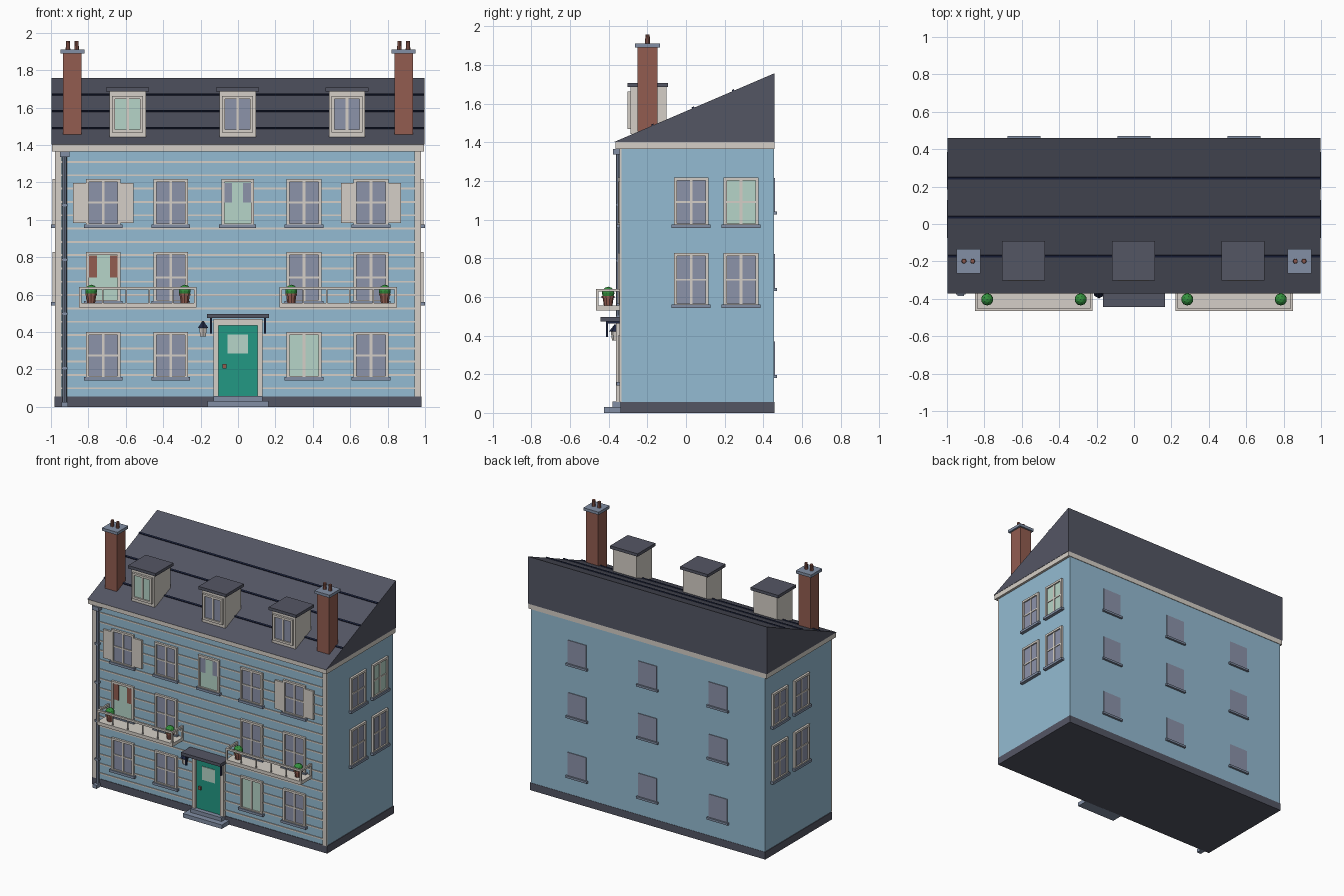
import bpy, bmesh, math
from mathutils import Matrix, Vector

if "Cube" in bpy.data.objects:
    bpy.data.objects.remove(bpy.data.objects["Cube"])


def lin(c):
    return tuple((v / 255 / 12.92) if v < 11 else ((v / 255 + 0.055) / 1.055) ** 2.4 for v in c)


COLORS = {
    "wall_blue": (148, 187, 210), "cream": (213, 207, 199), "slate": (84, 86, 100),
    "glass_grey": (140, 147, 170), "stone": (130, 143, 165), "brick": (146, 92, 80),
    "door_teal": (34, 152, 132), "mint": (182, 213, 200), "leaf_green": (52, 145, 62),
    "navy": (30, 38, 66),
}
MATS = {}
for n, c in COLORS.items():
    MATS[n] = bpy.data.materials.new(n)
    MATS[n].diffuse_color = (*lin(c), 1)

FRONT, BACK, SIDE = -0.335, 0.455, 0.976
# each face of the house maps (u, depth outwards, z) to world space
FACES = {
    "front": lambda u, d, z: (u, FRONT - d, z),
    "back": lambda u, d, z: (u, BACK + d, z),
    "right": lambda u, d, z: (SIDE + d, u, z),
    "left": lambda u, d, z: (-SIDE - d, u, z),
    "world": lambda x, y, z: (x, y, z),
}


def finish(name, bm, mat):
    bmesh.ops.recalc_face_normals(bm, faces=bm.faces)
    me = bpy.data.meshes.new(name)
    bm.to_mesh(me)
    bm.free()
    me.materials.append(MATS[mat])
    ob = bpy.data.objects.new(name, me)
    bpy.context.collection.objects.link(ob)
    return ob


def boxes(name, mat, items, face="world"):
    """One object of boxes given as (u0, u1, d0, d1, z0, z1)."""
    bm = bmesh.new()
    for u0, u1, d0, d1, z0, z1 in items:
        a, b = Vector(FACES[face](u0, d0, z0)), Vector(FACES[face](u1, d1, z1))
        size = [abs(q - p) for p, q in zip(a, b)]
        bmesh.ops.create_cube(bm, size=1, matrix=Matrix.Translation((a + b) / 2) @ Matrix.Diagonal((*size, 1)))
    return finish(name, bm, mat)


def cones(name, mat, items, seg=10):
    """One object of upright cones given as (x, y, z0, z1, r0, r1)."""
    bm = bmesh.new()
    for x, y, z0, z1, r0, r1 in items:
        bmesh.ops.create_cone(bm, cap_ends=True, segments=seg, radius1=r0, radius2=r1, depth=z1 - z0,
                              matrix=Matrix.Translation((x, y, (z0 + z1) / 2)))
    return finish(name, bm, mat)


def window(name, face, u, z0, z1, w=0.185, pane="glass_grey", drapes=None, d=0.0, sill=True, cross=True):
    h, t = w / 2, 0.016
    m = (z0 + z1) / 2
    boxes(name + "_pane", pane, [(u - h + t, u + h - t, d - 0.01, d + 0.006, z0 + t, z1 - t)], face)
    frame = [(u - h, u - h + t, d, d + 0.016, z0, z1), (u + h - t, u + h, d, d + 0.016, z0, z1),
             (u - h, u + h, d, d + 0.016, z1 - t, z1), (u - h, u + h, d, d + 0.016, z0, z0 + t)]
    if not drapes:
        frame.append((u - 0.007, u + 0.007, d, d + 0.011, z0, z1))
        if cross:
            frame.append((u - h, u + h, d, d + 0.011, m - 0.005, m + 0.005))
    boxes(name + "_frame", "cream", frame, face)
    if drapes:
        boxes(name + "_drapes", drapes, [(u + s * (h - t), u + s * (h - t - 0.042), d, d + 0.01, m, z1 - t - 0.004)
                                         for s in (-1, 1)], face)
    if sill:
        boxes(name + "_sill", "stone", [(u - h - 0.011, u + h + 0.011, d, d + 0.024, z0 - 0.008, z0 + 0.01)], face)


# main walls, plinth and cornice
boxes("walls", "wall_blue", [(-SIDE, SIDE, FRONT, BACK, 0.04, 1.38)])
boxes("plinth", "slate", [(-0.981, 0.981, FRONT - 0.004, BACK + 0.002, 0, 0.056)])
boxes("cornice", "cream", [(-0.994, 0.994, -0.365, BACK + 0.004, 1.366, 1.402)])
boxes("siding_strips", "cream", [(-0.955, 0.955, 0, 0.005, 0.094 + i * 0.0712, 0.104 + i * 0.0712)
                                 for i in range(18)], "front")
boxes("corner_boards", "cream", [(s * 0.945, s * 0.978, -0.002, 0.009, 0.056, 1.366) for s in (-1, 1)], "front")

# wedge roof
RY0, RY1, RZ0, RZ1 = -0.372, 0.459, 1.402, 1.758
bm = bmesh.new()
rings = [[bm.verts.new((x, y, z)) for y, z in ((RY0, RZ0), (RY1, RZ0), (RY1, RZ1))] for x in (-0.996, 0.996)]
bm.faces.new(rings[0])
bm.faces.new(rings[1])
for i in range(3):
    j = (i + 1) % 3
    bm.faces.new((rings[0][i], rings[0][j], rings[1][j], rings[1][i]))
finish("roof", bm, "slate")

# raised dark seams across the roof slope
slope = (RZ1 - RZ0) / (RY1 - RY0)
bm = bmesh.new()
for y in (-0.172, 0.038, 0.245):
    mtx = (Matrix.Translation((0, y, RZ0 + slope * (y - RY0))) @ Matrix.Rotation(math.atan(slope), 4, "X")
           @ Matrix.Diagonal((1.99, 0.012, 0.014, 1)))
    bmesh.ops.create_cube(bm, size=1, matrix=mtx)
finish("roof_seams", bm, "navy")

# chimneys
for side, s in (("left", -1), ("right", 1)):
    x = s * 0.886
    boxes(side + "_chimney", "brick", [(x - 0.05, x + 0.05, -0.25, -0.147, 1.455, 1.893)])
    boxes(side + "_chimney_cap", "stone", [(x - 0.064, x + 0.064, -0.264, -0.134, 1.89, 1.911)])
    cones(side + "_chimney_pots", "brick", [(x + p, -0.199, 1.91, 1.957, 0.013, 0.011) for p in (-0.023, 0.023)])

# dormers
for name, x, pane in (("left", -0.59, "mint"), ("middle", -0.002, "glass_grey"), ("right", 0.583, "glass_grey")):
    boxes(name + "_dormer", "cream", [(x - 0.097, x + 0.097, -0.288, -0.102, 1.442, 1.69)])
    boxes(name + "_dormer_cap", "slate", [(x - 0.115, x + 0.115, -0.303, -0.092, 1.686, 1.708)])
    window(name + "_dormer_window", "front", x, 1.468, 1.662, w=0.165, pane=pane, d=-0.047, sill=False, cross=False)

# front windows
COLS = (-0.72, -0.36, 0.353, 0.711)
for i, x in enumerate(COLS):
    window(f"ground_window_{i}", "front", x, 0.15, 0.4, pane="mint" if i == 2 else "glass_grey", cross=i != 2)
    window(f"first_floor_window_{i}", "front", x, 0.555, 0.828, pane="mint" if i == 0 else "glass_grey",
           drapes="brick" if i == 0 else None)
    window(f"second_floor_window_{i}", "front", x, 0.965, 1.218)
window("second_floor_window_middle", "front", -0.002, 0.965, 1.218, w=0.175, pane="mint", drapes="glass_grey")
boxes("shutters", "cream", [(c + s * 0.093, c + s * 0.161, 0, 0.014, 0.982, 1.197)
                            for c in (COLS[0], COLS[3]) for s in (-1, 1)], "front")

# side windows
for face in ("right", "left"):
    for i, u in enumerate((0.027, 0.285)):
        window(f"{face}_upper_window_{i}", face, u, 0.965, 1.218, w=0.18,
               pane="mint" if face == "right" and i else "glass_grey")
        window(f"{face}_lower_window_{i}", face, u, 0.55, 0.828, w=0.18)

# plain back windows with sills
back = [(x, z) for x in (-0.588, 0, 0.588) for z in (0.192, 0.643, 1.038)]
boxes("back_panes", "glass_grey", [(x - 0.078, x + 0.078, -0.01, 0.005, z, z + 0.178) for x, z in back], "back")
boxes("back_sills", "stone", [(x - 0.089, x + 0.089, 0, 0.016, z - 0.012, z + 0.004) for x, z in back], "back")

# entrance door, steps and canopy
boxes("door", "door_teal", [(-0.106, 0.106, 0, 0.012, 0.056, 0.436)], "front")
boxes("door_frame", "cream", [(-0.13, -0.104, 0, 0.026, 0.056, 0.47), (0.104, 0.13, 0, 0.026, 0.056, 0.47),
                              (-0.13, 0.13, 0, 0.026, 0.434, 0.47)], "front")
boxes("door_window", "mint", [(-0.055, 0.053, 0, 0.016, 0.285, 0.386)], "front")
boxes("door_knob", "brick", [(-0.082, -0.062, 0, 0.024, 0.206, 0.23)], "front")
boxes("steps", "stone", [(-0.163, 0.163, 0, 0.09, 0, 0.03), (-0.13, 0.13, 0, 0.045, 0.03, 0.058)], "front")
boxes("canopy", "slate", [(-0.165, 0.165, 0, 0.108, 0.474, 0.497)], "front")
boxes("canopy_brackets", "navy", [b for s in (-1, 1) for b in (
    (s * 0.139, s * 0.151, 0.068, 0.08, 0.392, 0.476), (s * 0.139, s * 0.151, 0, 0.08, 0.462, 0.476))], "front")

# wall lamp
LX, LY = -0.187, -0.366
cones("lamp_body", "cream", [(LX, LY, 0.375, 0.424, 0.017, 0.024)], 6)
cones("lamp_hood", "navy", [(LX, LY, 0.422, 0.458, 0.032, 0.004)], 6)
boxes("lamp_arm", "navy", [(LX - 0.005, LX + 0.005, 0, 0.03, 0.432, 0.442)], "front")

# downpipe with hopper, collars and foot
cones("downpipe", "stone", [(-0.927, -0.349, 0.02, 1.34, 0.012, 0.012)], 8)
boxes("downpipe_hopper", "stone", [(-0.953, -0.9, 0, 0.042, 1.336, 1.366)], "front")
boxes("downpipe_collars", "stone", [(-0.943, -0.911, 0, 0.028, z, z + 0.014) for z in (0.2, 0.49, 0.78, 1.07)],
      "front")
boxes("downpipe_foot", "stone", [(-0.945, -0.91, 0, 0.05, 0, 0.026)], "front")

# balconies with railings and potted plants
for side, s in (("left", -1), ("right", 1)):
    x0, x1 = s * 0.222, s * 0.85
    boxes(side + "_balcony_floor", "cream", [(x0, x1, 0, 0.13, 0.53, 0.555)], "front")
    rails = [(x0, x1, 0.116, 0.13, 0.627, 0.642)]
    for a in (x0, x1 - s * 0.012):
        rails += [(a, a + s * 0.012, 0, 0.13, 0.627, 0.642), (a, a + s * 0.012, 0.118, 0.13, 0.55, 0.63),
                  (a, a + s * 0.012, 0, 0.012, 0.55, 0.63)]
    for t in (0.2, 0.4, 0.6, 0.8):
        c = x0 + (x1 - x0) * t
        rails.append((c - 0.004, c + 0.004, 0.119, 0.127, 0.55, 0.63))
    boxes(side + "_balcony_railing", "cream", rails, "front")
    for i, px in enumerate((s * 0.285, s * 0.785)):
        y = -0.403
        cones(f"{side}_flower_pot_{i}", "brick", [(px, y, 0.554, 0.6, 0.022, 0.029), (px, y, 0.594, 0.606, 0.033, 0.033)])
        bm = bmesh.new()
        bmesh.ops.create_icosphere(bm, subdivisions=2, radius=0.033, matrix=Matrix.Translation((px, y, 0.62)))
        finish(f"{side}_plant_{i}", bm, "leaf_green")

for m in bpy.data.materials:
    if m.users and not m.is_grease_pencil:
        m.use_nodes = True
        m.node_tree.nodes["Principled BSDF"].inputs["Base Color"].default_value = m.diffuse_color
